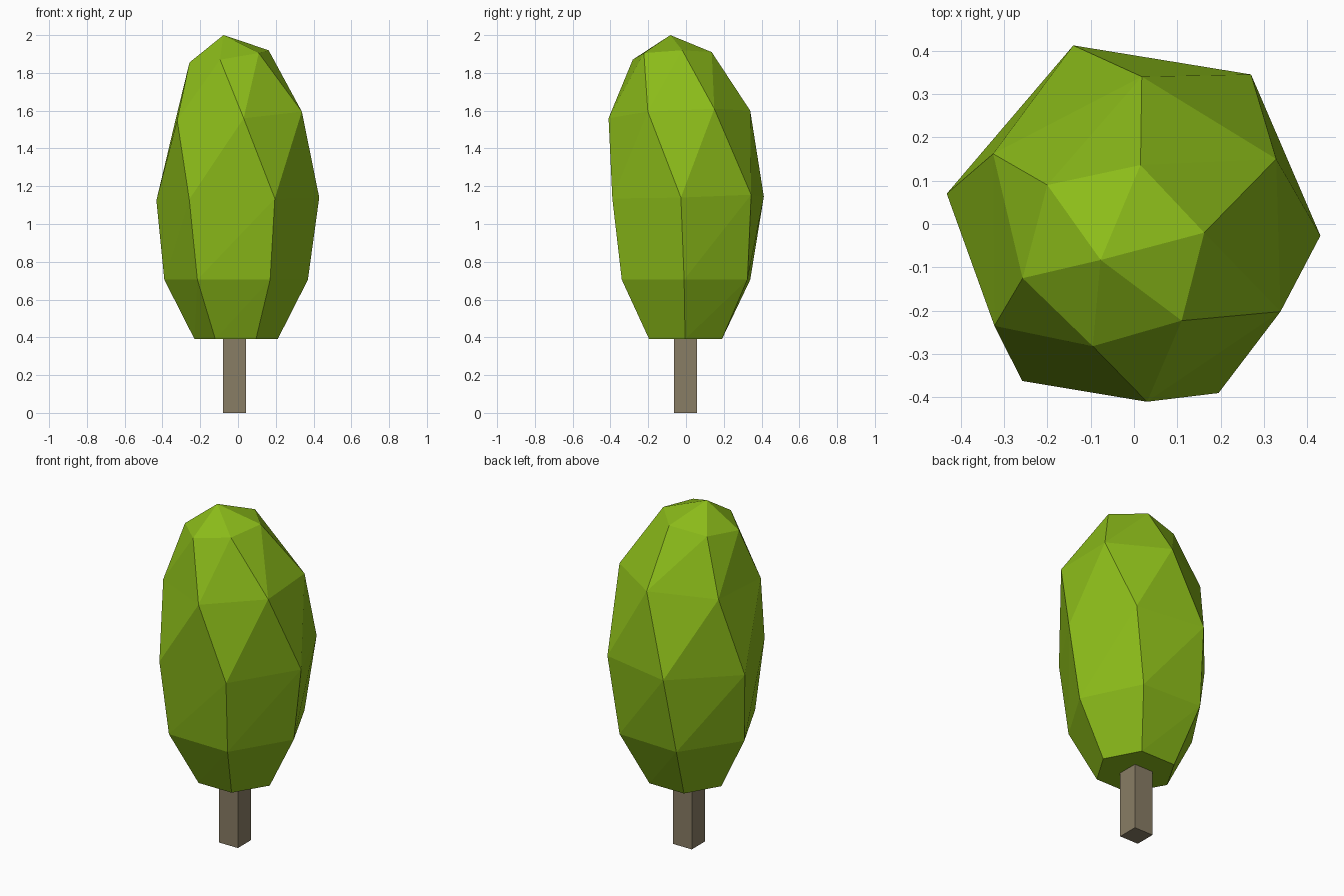
import bpy, bmesh

if "Cube" in bpy.data.objects:
    bpy.data.objects.remove(bpy.data.objects["Cube"])


def material(name, rgb):
    m = bpy.data.materials.new(name)
    m.diffuse_color = (*rgb, 1)
    m.use_nodes = True
    m.node_tree.nodes["Principled BSDF"].inputs["Base Color"].default_value = m.diffuse_color
    return m


def finish(bm, name, mat):
    bmesh.ops.recalc_face_normals(bm, faces=bm.faces)
    me = bpy.data.meshes.new(name)
    bm.to_mesh(me)
    bm.free()
    me.materials.append(mat)
    ob = bpy.data.objects.new(name, me)
    bpy.context.collection.objects.link(ob)
    return ob


# Foliage: irregular six-sided rings, bottom to top, leaning and twisting
RINGS = [
    [(-.12, -.195, .39), (.095, -.195, .39), (.21, -.005, .39),
     (.105, .19, .39), (-.12, .19, .39), (-.23, 0, .39)],
    [(-.215, -.335, .705), (.17, -.34, .705), (.37, -.01, .705),
     (.205, .325, .705), (-.175, .34, .705), (-.39, .015, .705)],
    [(-.258, -.362, 1.13), (.195, -.39, 1.135), (.43, -.027, 1.14),
     (.27, .345, 1.155), (-.14, .412, 1.145), (-.432, .07, 1.125)],
    [(-.322, -.235, 1.55), (.03, -.41, 1.56), (.338, -.202, 1.595),
     (.328, .15, 1.61), (.018, .34, 1.6), (-.325, .162, 1.575)],
    [(-.257, -.125, 1.855), (-.095, -.282, 1.87), (.11, -.223, 1.905),
     (.162, -.02, 1.92), (.015, .136, 1.91), (-.2, .09, 1.885)],
]
bm = bmesh.new()
rings = [[bm.verts.new(p) for p in r] for r in RINGS]
tip = bm.verts.new((-.077, -.083, 2.0))
bm.faces.new(rings[0][::-1])
for i in range(6):
    j = (i + 1) % 6
    for lo, up in zip(rings, rings[1:]):
        bm.faces.new((lo[i], lo[j], up[j]))
        bm.faces.new((lo[i], up[j], up[i]))
    bm.faces.new((rings[-1][i], rings[-1][j], tip))
finish(bm, "foliage", material("leaf_green", (.26, .5, .01)))

# Trunk: square post running up into the foliage
bm = bmesh.new()
bmesh.ops.create_cube(bm, size=1)
bmesh.ops.scale(bm, vec=(.122, .122, .45), verts=bm.verts)
bmesh.ops.translate(bm, vec=(-.018, -.002, .225), verts=bm.verts)
finish(bm, "trunk", material("bark_brown", (.25, .205, .13)))
